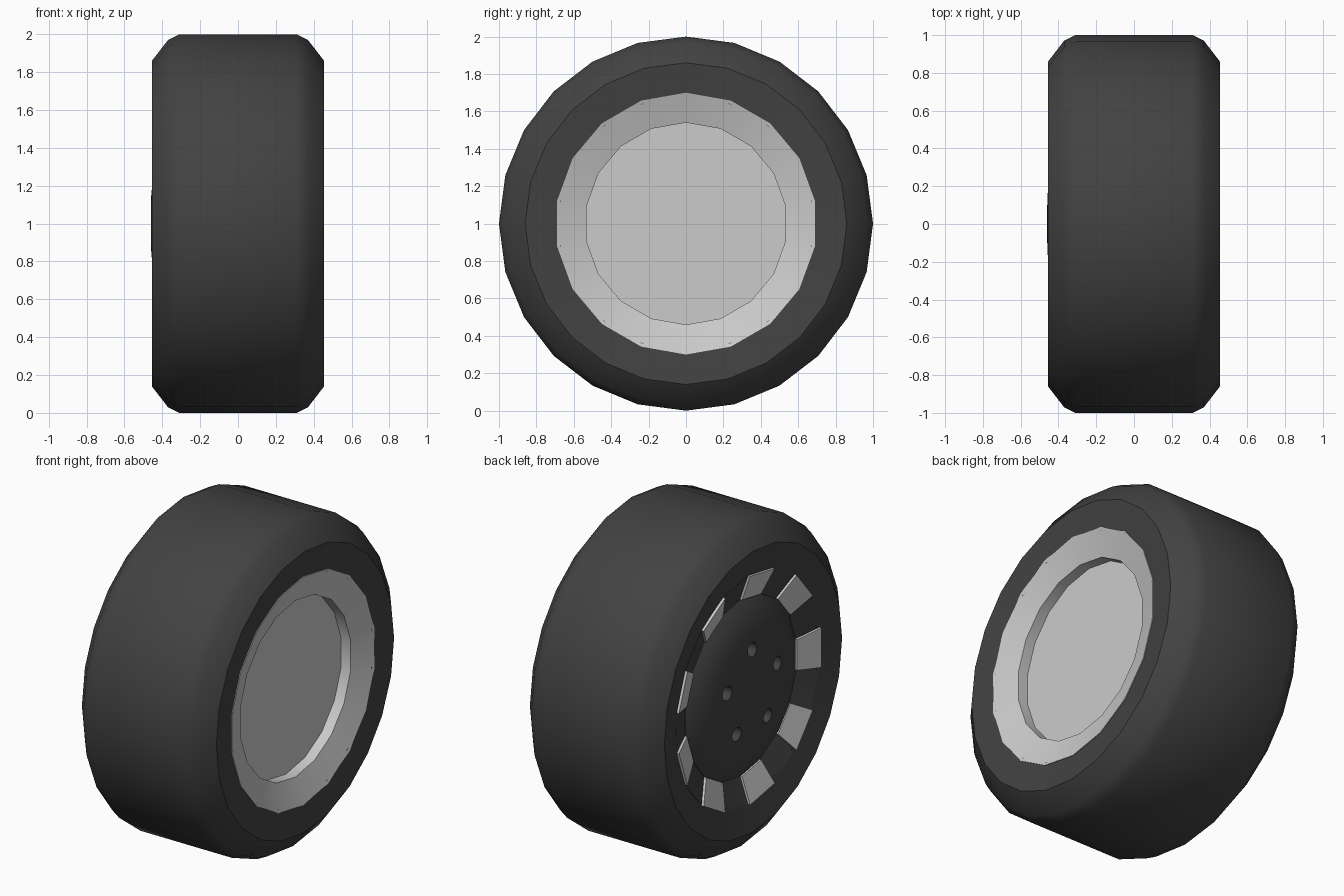
import bpy, bmesh
from math import sin, cos, pi, radians
from mathutils import Matrix

cube = bpy.data.objects.get("Cube")
if cube:
    bpy.data.objects.remove(cube, do_unlink=True)


def material(name, level):
    m = bpy.data.materials.new(name)
    m.use_nodes = True
    colour = (level, level, level, 1)
    m.diffuse_color = colour
    bsdf = next(n for n in m.node_tree.nodes if n.type == 'BSDF_PRINCIPLED')
    bsdf.inputs["Base Color"].default_value = colour
    return m


RUBBER = material("dark rubber", 0.055)
SILVER = material("silver metal", 0.6)
AXLE_HEIGHT = 1


def point(r, x, angle):
    """Point at radius r, offset x along the axle, angle from the top towards +y."""
    return (x, r * sin(angle), AXLE_HEIGHT + r * cos(angle))


def finish(bm, name, mat, smooth=None):
    bmesh.ops.remove_doubles(bm, verts=bm.verts, dist=1e-5)
    bmesh.ops.recalc_face_normals(bm, faces=bm.faces)
    mesh = bpy.data.meshes.new(name)
    bm.to_mesh(mesh)
    bm.free()
    mesh.materials.append(mat)
    obj = bpy.data.objects.new(name, mesh)
    bpy.context.collection.objects.link(obj)
    if smooth:
        shade(obj, smooth)
    return obj


def shade(obj, angle):
    bpy.ops.object.select_all(action='DESELECT')
    obj.select_set(True)
    bpy.context.view_layer.objects.active = obj
    bpy.ops.object.shade_smooth_by_angle(angle=radians(angle))


def lathe(name, profile, sides, mat, smooth=None, closed=True):
    """Turn a (radius, x) profile around the axle; a zero radius closes a cap."""
    bm = bmesh.new()
    rings = [[bm.verts.new(point(r, x, 2 * pi * i / sides)) for i in range(sides)]
             if r else [bm.verts.new(point(0, x, 0))] * sides for r, x in profile]
    pairs = list(zip(rings, rings[1:]))
    if closed:
        pairs.append((rings[-1], rings[0]))
    for a, b in pairs:
        for i in range(sides):
            j = (i + 1) % sides
            bm.faces.new(list(dict.fromkeys((a[i], a[j], b[j], b[i]))))
    return finish(bm, name, mat, smooth)


# Tyre with chamfered shoulders and dished sidewalls
lathe("tyre", [(0.685, 0.437), (0.86, 0.455), (0.97, 0.37), (1, 0.31),
               (1, -0.31), (0.97, -0.37), (0.86, -0.455), (0.685, -0.415)],
      24, RUBBER, 35)

# Inner side of the rim: shallow cone, short wall and flat disc
lathe("rim_back", [(0, 0.325), (0.54, 0.325), (0.54, 0.39), (0.70, 0.443),
                   (0.70, 0.2), (0, 0.2)], 18, SILVER, 30, closed=False)

# Outer side of the rim: dark dished ring
lathe("rim_ring", [(0.70, -0.42), (0.54, -0.365), (0.54, -0.2), (0.70, -0.2)],
      18, RUBBER, 30)

# Raised silver panels on every other segment of the ring
bm = bmesh.new()
for k in range(9):
    start = radians(40 * k - 20)
    end = start + radians(20)
    top, base = [[bm.verts.new(point(r, x - lift, a)) for r, x, a in
                  ((0.70, -0.41, start), (0.70, -0.41, end),
                   (0.54, -0.355, end), (0.54, -0.355, start))]
                 for lift in (0.025, -0.03)]
    bm.faces.new(top)
    bm.faces.new(base)
    for i in range(4):
        j = (i + 1) % 4
        bm.faces.new((top[i], top[j], base[j], base[i]))
finish(bm, "rim_panels", SILVER)

# Domed hub cover
hub = lathe("hub_cover", [(0, -0.46), (0.14, -0.459), (0.36, -0.44), (0.48, -0.412),
                          (0.54, -0.37), (0.54, -0.2), (0, -0.2)],
            18, RUBBER, closed=False)

# Five bolt holes cut into the hub cover
bm = bmesh.new()
for k in range(5):
    place = Matrix.Translation(point(0.255, -0.45, 2 * pi * k / 5))
    bmesh.ops.create_cone(bm, cap_ends=True, segments=12, radius1=0.043, radius2=0.043,
                          depth=0.12, matrix=place @ Matrix.Rotation(pi / 2, 4, 'Y'))
cutter = finish(bm, "hole_cutter", RUBBER)
cutter.hide_render = True
cut = hub.modifiers.new("bolt_holes", 'BOOLEAN')
cut.object = cutter
cut.operation = 'DIFFERENCE'
cut.solver = 'EXACT'
bpy.context.view_layer.objects.active = hub
bpy.ops.object.modifier_apply(modifier=cut.name)
bpy.data.objects.remove(cutter, do_unlink=True)
shade(hub, 35)
